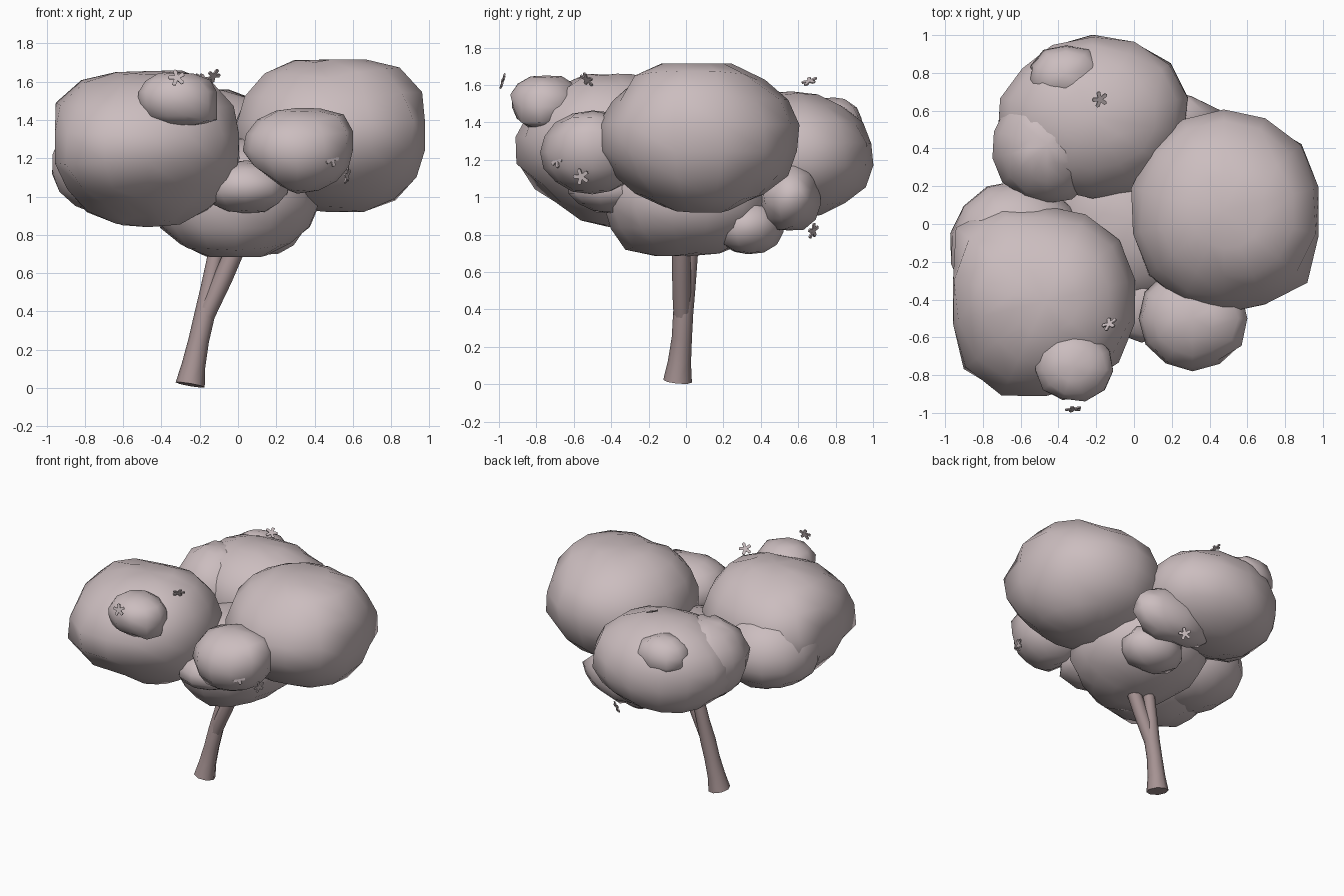
import bpy, bmesh, math, random
from mathutils import Vector

if "Cube" in bpy.data.objects:
    bpy.data.objects.remove(bpy.data.objects["Cube"])

random.seed(4)


def material(name, rgb):
    m = bpy.data.materials.new(name)
    m.diffuse_color = (*rgb, 1)
    m.use_nodes = True
    m.node_tree.nodes["Principled BSDF"].inputs["Base Color"].default_value = m.diffuse_color
    return m


LEAF = material("dusty_pink_leaves", (0.60, 0.51, 0.52))
BARK = material("mauve_bark", (0.38, 0.29, 0.29))
PETAL = material("pale_petals", (0.58, 0.50, 0.51))


def finish(name, bm, mat, smooth=True):
    bmesh.ops.recalc_face_normals(bm, faces=bm.faces)
    me = bpy.data.meshes.new(name)
    bm.to_mesh(me)
    bm.free()
    me.materials.append(mat)
    for p in me.polygons:
        p.use_smooth = smooth
    ob = bpy.data.objects.new(name, me)
    bpy.context.collection.objects.link(ob)
    return ob


def leaf_clump(name, centre, radii, power=2.1, jitter=0.02, seg=14, rings=9, pulls=()):
    """Rounded clump drawn out (or in) to each pull point, kept inside its box."""
    bm = bmesh.new()
    bmesh.ops.create_uvsphere(bm, u_segments=seg, v_segments=rings, radius=1)

    def reach(d):
        return sum(abs(c) ** power for c in d) ** (-1 / power)

    targets = []
    for p in pulls:
        t = Vector([(a - c) / r for a, c, r in zip(p, centre, radii)])
        d = t.normalized()
        targets.append((d, t.length / reach(d) - 1))
    for v in bm.verts:
        d = v.co.normalized()
        k = reach(d) * (1 + random.uniform(-jitter, jitter))
        total, weight = 0, 1
        if targets:
            ws = [max(0, (d.dot(t) - 0.74) / 0.26) for t, s in targets]
            ws = [w * w * (3 - 2 * w) for w in ws]
            total = sum(w * s for w, (t, s) in zip(ws, targets))
            weight = max(1, sum(ws))
        d = d * k * (1 + total / weight)
        v.co = Vector([c + max(-1, min(1, x)) * r for c, x, r in zip(centre, d, radii)])
    return finish(name, bm, LEAF)


def limb(name, points, sides=8):
    """Tapered tube through (x, y, z, radius) points, closed at both ends."""
    bm = bmesh.new()
    rings = []
    for i, p in enumerate(points):
        a = Vector(points[max(i - 1, 0)][:3])
        b = Vector(points[min(i + 1, len(points) - 1)][:3])
        q = Vector((0, 0, 1)).rotation_difference((b - a).normalized())
        ring = []
        for s in range(sides):
            t = 2 * math.pi * s / sides
            off = q @ Vector((math.cos(t), math.sin(t), 0)) * p[3]
            ring.append(bm.verts.new(Vector(p[:3]) + off))
        rings.append(ring)
    for r0, r1 in zip(rings, rings[1:]):
        for s in range(sides):
            n = (s + 1) % sides
            bm.faces.new((r0[s], r0[n], r1[n], r1[s]))
    bm.faces.new(rings[0][::-1])
    bm.faces.new(rings[-1])
    ob = finish(name, bm, BARK)
    bpy.context.view_layer.objects.active = ob
    ob.select_set(True)
    bpy.ops.object.shade_smooth_by_angle(angle=math.radians(50))
    ob.select_set(False)


def blossom(name, centre, facing, size=0.045):
    """Thin five-petalled flower."""
    bm = bmesh.new()
    q = Vector((0, 0, 1)).rotation_difference(Vector(facing).normalized())
    layers = []
    for h in (-0.004, 0.004):
        ring = []
        for i in range(20):
            t = 2 * math.pi * i / 20
            r = size * (0.36, 0.92, 1.0, 0.92)[i % 4]
            if i % 4 in (1, 3):
                t += 0.06 * (1 if i % 4 == 1 else -1)
            ring.append(bm.verts.new(
                Vector(centre) + q @ Vector((r * math.cos(t), r * math.sin(t), h))))
        layers.append(ring)
    bm.faces.new(layers[0][::-1])
    bm.faces.new(layers[1])
    for i in range(20):
        n = (i + 1) % 20
        bm.faces.new((layers[0][i], layers[0][n], layers[1][n], layers[1][i]))
    finish(name, bm, PETAL, smooth=False)


# Trunk that forks below the crown
limb("trunk", [(-0.25, -0.045, 0.016, 0.077), (-0.232, -0.035, 0.12, 0.062),
               (-0.205, -0.022, 0.25, 0.054), (-0.175, -0.015, 0.38, 0.054),
               (-0.15, 0.005, 0.52, 0.046), (-0.115, 0.022, 0.70, 0.042),
               (-0.06, 0.04, 0.90, 0.04)])
limb("fork_branch", [(-0.185, -0.02, 0.33, 0.042), (-0.15, -0.022, 0.42, 0.048),
                     (-0.08, -0.024, 0.57, 0.05), (-0.02, -0.025, 0.71, 0.05),
                     (0.05, -0.03, 0.88, 0.045)])
limb("twig", [(0.05, -0.20, 0.90, 0.014), (0.03, -0.30, 0.945, 0.012),
              (0.02, -0.37, 0.99, 0.006)], 5)

# Main crown clumps
leaf_clump("left_clump", (-0.47, -0.41, 1.25), (0.487, 0.505, 0.41), 2.2, pulls=[
    (-0.80, -0.91, 1.22), (-0.94, 0.0, 1.33), (-0.94, -0.30, 1.50),
    (-0.93, -0.66, 1.32), (-0.12, -0.42, 1.58), (-0.30, -0.72, 1.02),
    (-0.60, -0.72, 1.02), (-0.45, -0.86, 1.43)])
leaf_clump("left_rear_clump", (-0.62, -0.13, 1.17), (0.36, 0.36, 0.28))
leaf_clump("right_clump", (0.475, 0.068, 1.317), (0.502, 0.54, 0.398), 2.05, pulls=[
    (0.78, 0.0, 1.72), (0.22, 0.0, 1.68), (0.97, -0.22, 1.37),
    (0.80, 0.05, 0.97), (0.94, 0.33, 1.40), (0.93, 0.0, 1.58), (0.48, -0.28, 1.03)])
leaf_clump("back_clump", (-0.22, 0.57, 1.23), (0.51, 0.435, 0.34), pulls=[
    (-0.18, 1.01, 1.22), (0.24, 0.79, 1.24), (-0.58, 0.85, 1.25), (-0.2, 0.9, 1.44)])
leaf_clump("back_left_clump", (-0.46, 0.42, 1.26), (0.29, 0.31, 0.28), jitter=0.04)
leaf_clump("core_clump", (-0.01, 0.02, 1.0), (0.45, 0.46, 0.315), pulls=[
    (-0.05, -0.25, 0.69), (-0.40, -0.08, 0.84), (0.43, 0.02, 0.96), (-0.34, 0.38, 0.95)])

# Small clumps
leaf_clump("front_clump", (0.31, -0.50, 1.24), (0.29, 0.28, 0.225), 2.0, 0.02, 12, 8,
           [(0.60, -0.50, 1.39), (0.08, -0.48, 1.38), (0.14, -0.5, 1.11)])
leaf_clump("front_low_clump", (0.04, -0.40, 1.05), (0.23, 0.23, 0.14), 2.0, 0.05, 10, 7)
leaf_clump("rear_low_clump", (0.11, 0.33, 0.845), (0.23, 0.19, 0.15), 2.1, 0.05, 10, 7,
           [(0.29, 0.33, 0.74)])
leaf_clump("rear_mid_clump", (0.12, 0.55, 1.0), (0.34, 0.17, 0.18), 2.0, 0.08, 10, 7)
leaf_clump("front_top_clump", (-0.32, -0.75, 1.515), (0.21, 0.19, 0.14), 2.2, 0.05, 11, 7,
           [(-0.38, -0.85, 1.38), (-0.18, -0.80, 1.36)])
leaf_clump("back_top_clump", (-0.36, 0.79, 1.39), (0.20, 0.16, 0.145), 2.0, 0.06, 10, 7)

# Scattered blossoms: position, facing
for i, (pos, facing) in enumerate([
        ((-0.32, -0.98, 1.62), (0.1, -1, 0.3)),
        ((-0.13, -0.53, 1.63), (-0.5, 0.6, 0.6)),
        ((0.49, -0.69, 1.20), (0.6, -0.75, 0.1)),
        ((0.57, -0.56, 1.11), (1, -0.3, -0.2)),
        ((-0.18, 0.66, 1.62), (0.4, -0.3, 0.85)),
        ((0.11, 0.68, 0.82), (0.5, 0.8, -0.3)),
        ((0.88, 0.13, 1.10), (0.6, 0.0, -0.8))]):
    blossom(f"blossom_{i + 1}", pos, facing)
